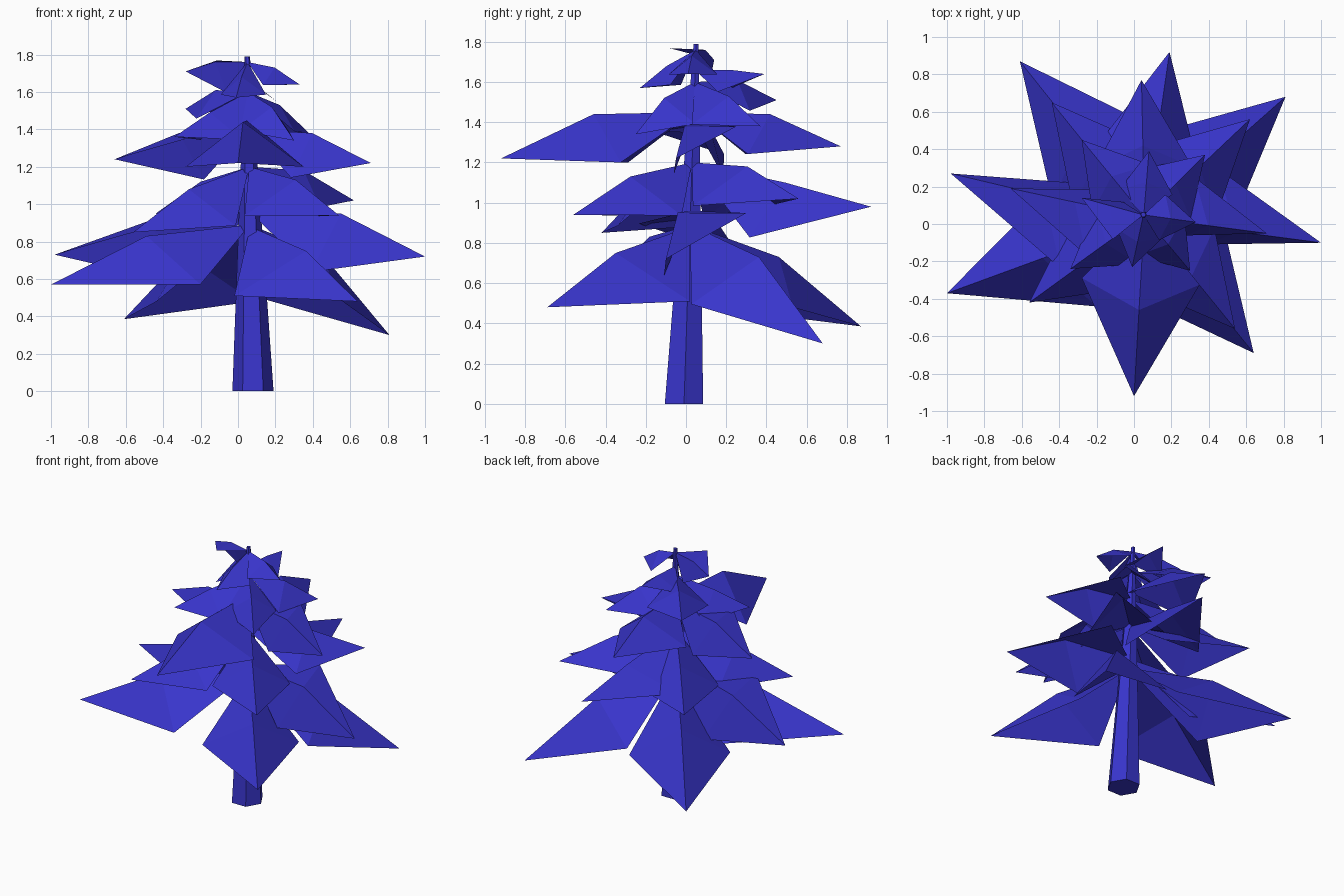
import bpy
import bmesh
from math import cos, sin, pi, radians
from mathutils import Vector

cube = bpy.data.objects.get("Cube")
if cube:
    bpy.data.objects.remove(cube, do_unlink=True)

# One flat colour for the whole tree
indigo = bpy.data.materials.new("indigo_blue")
indigo.use_nodes = True
colour = (0.04, 0.035, 0.6, 1)
indigo.diffuse_color = colour
shader = next(n for n in indigo.node_tree.nodes if n.type == 'BSDF_PRINCIPLED')
shader.inputs["Base Color"].default_value = colour
shader.inputs["Roughness"].default_value = 0.9


def add_object(name, bm):
    mesh = bpy.data.meshes.new(name)
    bm.to_mesh(mesh)
    bm.free()
    mesh.materials.append(indigo)
    obj = bpy.data.objects.new(name, mesh)
    bpy.context.collection.objects.link(obj)
    return obj


# Trunk: a leaning, tapered hexagonal column
HEIGHT = 1.79
trunk_base = Vector((0.08, -0.01, 0))
trunk_top = Vector((0.05, 0.05, HEIGHT))


def trunk_centre(z):
    return trunk_base.lerp(trunk_top, z / HEIGHT)


bm = bmesh.new()
rings = []
for centre, radius in ((trunk_base, 0.11), (trunk_top, 0.014)):
    rings.append([bm.verts.new(centre + radius * Vector((cos(i * pi / 3), sin(i * pi / 3), 0)))
                  for i in range(6)])
bottom, top = rings
for i in range(6):
    j = (i + 1) % 6
    bm.faces.new((bottom[i], bottom[j], top[j], top[i]))
bm.faces.new(bottom[::-1])
bm.faces.new(top)
add_object("trunk", bm)


# Bough: a folded kite with a raised ridge, rolled about its own axis
def add_bough(name, root_z, spread, tip_x, tip_y, tip_z, ridge_z, roll=0, reach=0.36):
    root = trunk_centre(root_z)
    tip = Vector((tip_x, tip_y, tip_z))
    span = (tip - root).xy
    length = span.length
    along = Vector((*span.normalized(), 0))
    across = Vector((-along.y, along.x, 0))
    width = spread * (0.08 + 0.23 * length)
    drop = 0.76 * width
    turn = radians(roll)

    def edge_point(side):
        sideways = side * width * cos(turn) + drop * sin(turn)
        point = root + along * length * reach + across * sideways
        point.z = ridge_z + side * width * sin(turn) - drop * cos(turn)
        return point

    ridge = root + along * length * 0.52
    ridge.z = ridge_z
    bm = bmesh.new()
    r, m, t, left, right = [bm.verts.new(p) for p in
                            (root, ridge, tip, edge_point(1), edge_point(-1))]
    for face in ((r, m, left), (m, t, left), (r, right, m), (m, right, t)):
        bm.faces.new(face)
    add_object(name, bm)


# Tiers: root height, width factor, then boughs as tip position, ridge height,
# roll and how far out the bough is widest
tiers = {
    "skirt": (0.89, 1, [
        (-0.61, 0.87, 0.385, 0.73),
        (0.81, 0.68, 0.30, 0.73),
        (-1.0, -0.37, 0.57, 0.83),
    ]),
    "front_skirt": (0.88, 1.09, [
        (0.64, -0.69, 0.48, 0.75, 0, 0.28),
    ]),
    "low": (0.96, 0.87, [
        (1.0, -0.1, 0.72, 0.95, 37),
        (-0.98, 0.27, 0.73, 0.91, 35),
    ]),
    "middle": (1.2, 1, [
        (0.19, 0.92, 0.98, 1.1, 12),
        (0.62, 0.56, 1.02, 1.18),
        (0.54, -0.56, 0.94, 1.13),
        (-0.56, -0.42, 0.85, 1.08),
        (-0.44, 0.65, 0.95, 1.12),
    ]),
    "upper": (1.45, 1.05, [
        (0, -0.92, 1.22, 1.44),
        (0.04, 0.77, 1.28, 1.44),
    ]),
    "side": (1.4, 0.85, [
        (0.71, -0.05, 1.22, 1.38, 37),
        (-0.66, 0.19, 1.24, 1.38, 32),
    ]),
    "high": (1.6, 1, [
        (0.38, 0.37, 1.38, 1.53),
        (-0.34, -0.24, 1.36, 1.49),
        (0.30, -0.25, 1.34, 1.52),
        (-0.28, 0.45, 1.51, 1.61),
    ]),
    "tuft": (1.66, 0.9, [
        (0.08, 0.39, 1.64, 1.66),
    ]),
    "crown": (1.76, 0.85, [
        (-0.28, 0.14, 1.71, 1.76, 40),
        (0.33, 0.01, 1.64, 1.73),
        (-0.01, -0.23, 1.57, 1.68),
    ]),
}
for tier, (root_z, spread, boughs) in tiers.items():
    for number, bough in enumerate(boughs, 1):
        add_bough(f"{tier}_bough_{number}", root_z, spread, *bough)
